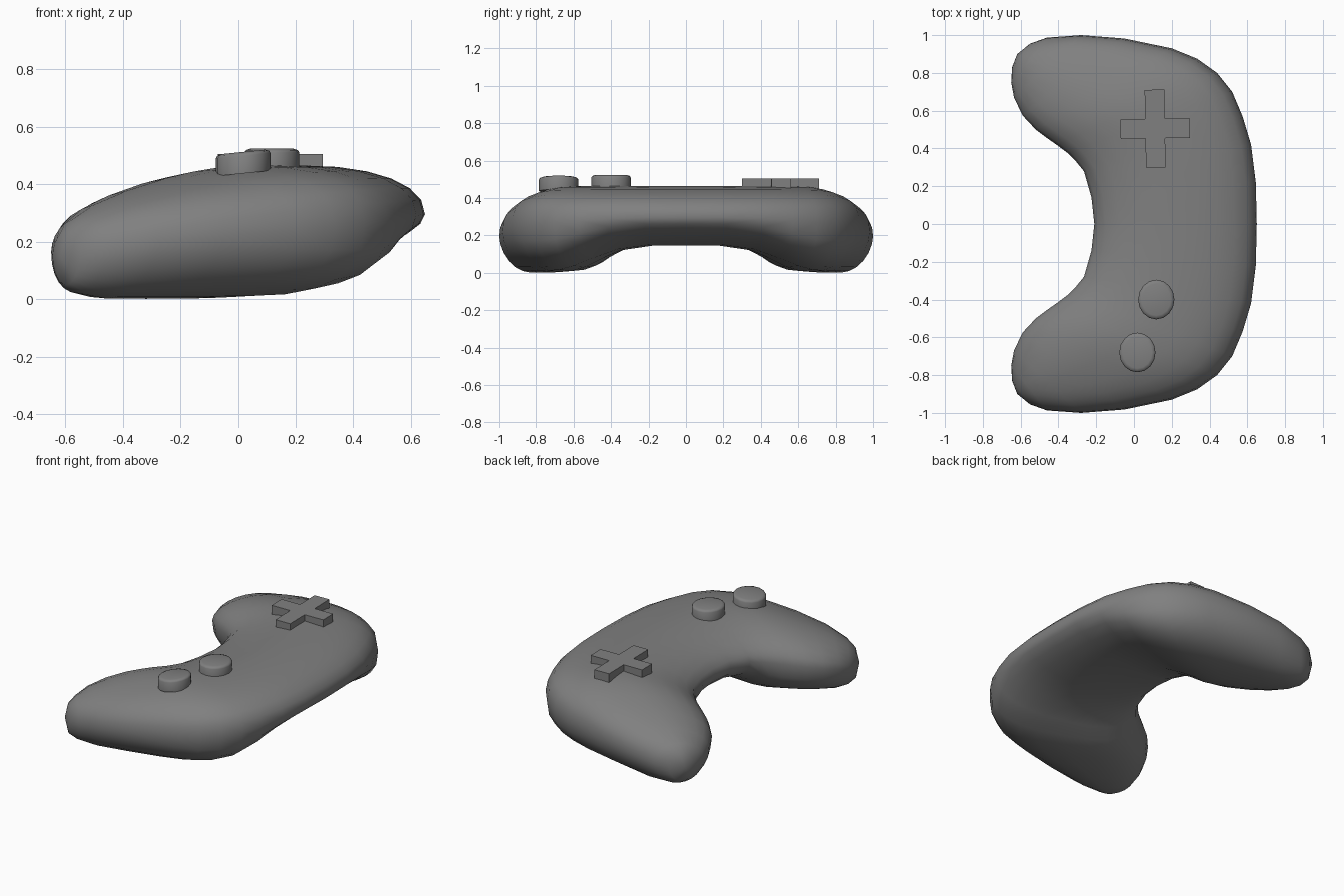
import bpy, bmesh
from math import cos, sin, pi, radians

old = bpy.data.objects.get("Cube")
if old:
    bpy.data.objects.remove(old, do_unlink=True)

grey = bpy.data.materials.new("mid_grey")
grey.use_nodes = True
colour = (0.216, 0.216, 0.216, 1)
grey.diffuse_color = colour
grey.node_tree.nodes["Principled BSDF"].inputs["Base Color"].default_value = colour


def finish(name, bm, angle):
    bmesh.ops.recalc_face_normals(bm, faces=bm.faces)
    mesh = bpy.data.meshes.new(name)
    bm.to_mesh(mesh)
    bm.free()
    mesh.materials.append(grey)
    obj = bpy.data.objects.new(name, mesh)
    bpy.context.collection.objects.link(obj)
    bpy.ops.object.select_all(action='DESELECT')
    obj.select_set(True)
    bpy.context.view_layer.objects.active = obj
    bpy.ops.object.shade_smooth_by_angle(angle=radians(angle))
    return obj


# Body sections: inner x, y, outer x, y, top, rim, bottom, then the fullness
# of the outer lower quarter and of the outer upper and inner lower quarters
stations = [
    (-.21, 0, .65, 0, .465, .295, .145, 1.8, 2.2),
    (-.225, .14, .645, .22, .465, .295, .145, 1.8, 2.2),
    (-.265, .28, .62, .42, .465, .29, .12, 2, 2.3),
    (-.31, .335, .575, .57, .465, .28, .075, 2.5, 2.4),
    (-.35, .375, .52, .70, .465, .27, .032, 2.8, 2.5),
    (-.41, .42, .44, .80, .462, .26, .01, 2.6, 2.6),
    (-.46, .455, .335, .875, .45, .25, .005, 2.4, 2.6),
    (-.52, .50, .20, .93, .428, .24, .002, 2.1, 2.6),
    (-.59, .575, -.05, .982, .383, .22, .001, 1.9, 2.5),
    (-.635, .67, -.28, 1, .333, .195, .002, 1.8, 2.4),
    (-.65, .75, -.46, .987, .28, .165, .02, 1.8, 2.2),
    (-.645, .83, -.55, .955, .235, .15, .05, 1.9, 2),
]
SIDES = 24


def section(bm, ix, iy, ox, oy, top, rim, bottom, low, lean):
    ring = []
    for k in range(SIDES):
        a = 2 * pi * k / SIDES
        c, s = cos(a), sin(a)
        if s >= 0:
            n = lean if c > 0 else 1.9
        else:
            n = low if c > 0 else lean
        u = abs(c) ** (2 / n) * (1 if c > 0 else -1)
        v = abs(s) ** (2 / n)
        t = (1 + u) / 2
        z = rim + v * ((top if s > 0 else bottom) - rim)
        ring.append(bm.verts.new((ix + (ox - ix) * t, iy + (oy - iy) * t, z)))
    return ring


# Half body lofted from the middle to the grip end, then mirrored
bm = bmesh.new()
rings = [section(bm, *st) for st in stations]
for a, b in zip(rings, rings[1:]):
    for k in range(SIDES):
        j = (k + 1) % SIDES
        bm.faces.new((a[k], a[j], b[j], b[k]))
tip = bm.verts.new((-.618, .9, .145))
for k in range(SIDES):
    bm.faces.new((rings[-1][k], rings[-1][(k + 1) % SIDES], tip))
half = list(bm.verts) + list(bm.edges) + list(bm.faces)
copy = bmesh.ops.duplicate(bm, geom=half)["geom"]
for v in copy:
    if isinstance(v, bmesh.types.BMVert):
        v.co.y = -v.co.y
bmesh.ops.remove_doubles(bm, verts=bm.verts, dist=.0005)
finish("body", bm, 60)


# Round buttons with softened upper rims; slope leans the top along x
def button(name, x, y, z, slope):
    bm = bmesh.new()
    rings = []
    for r, h in ((.1, -.035), (.1, .027), (.095, .035), (.08, .04)):
        ring = []
        for k in range(16):
            a = 2 * pi * k / 16
            px = r * .96 * cos(a)
            ring.append(bm.verts.new((px, r * 1.05 * sin(a), h + slope * px)))
        rings.append(ring)
    for a, b in zip(rings, rings[1:]):
        for k in range(16):
            j = (k + 1) % 16
            bm.faces.new((a[k], a[j], b[j], b[k]))
    bm.faces.new(rings[0][::-1])
    bm.faces.new(rings[-1])
    finish(name, bm, 50).location = (x, y, z)


button("inner_button", .118, -.4, .483, 0)
button("outer_button", .018, -.68, .472, .1)

# Cross-shaped direction pad
bm = bmesh.new()
w, lx, ly = .052, .183, .206
quarter = [(lx, -w), (lx, w), (w, w), (w, ly), (-w, ly), (-w, w)]
outline = quarter + [(-x, -y) for x, y in quarter]
face = bm.faces.new([bm.verts.new((x, y, .435)) for x, y in outline])
up = bmesh.ops.extrude_face_region(bm, geom=[face])["geom"]
for v in up:
    if isinstance(v, bmesh.types.BMVert):
        v.co.z = .505
pad = finish("direction_pad", bm, 30)
pad.location = (.112, .505, 0)
pad.rotation_euler.z = radians(1)
